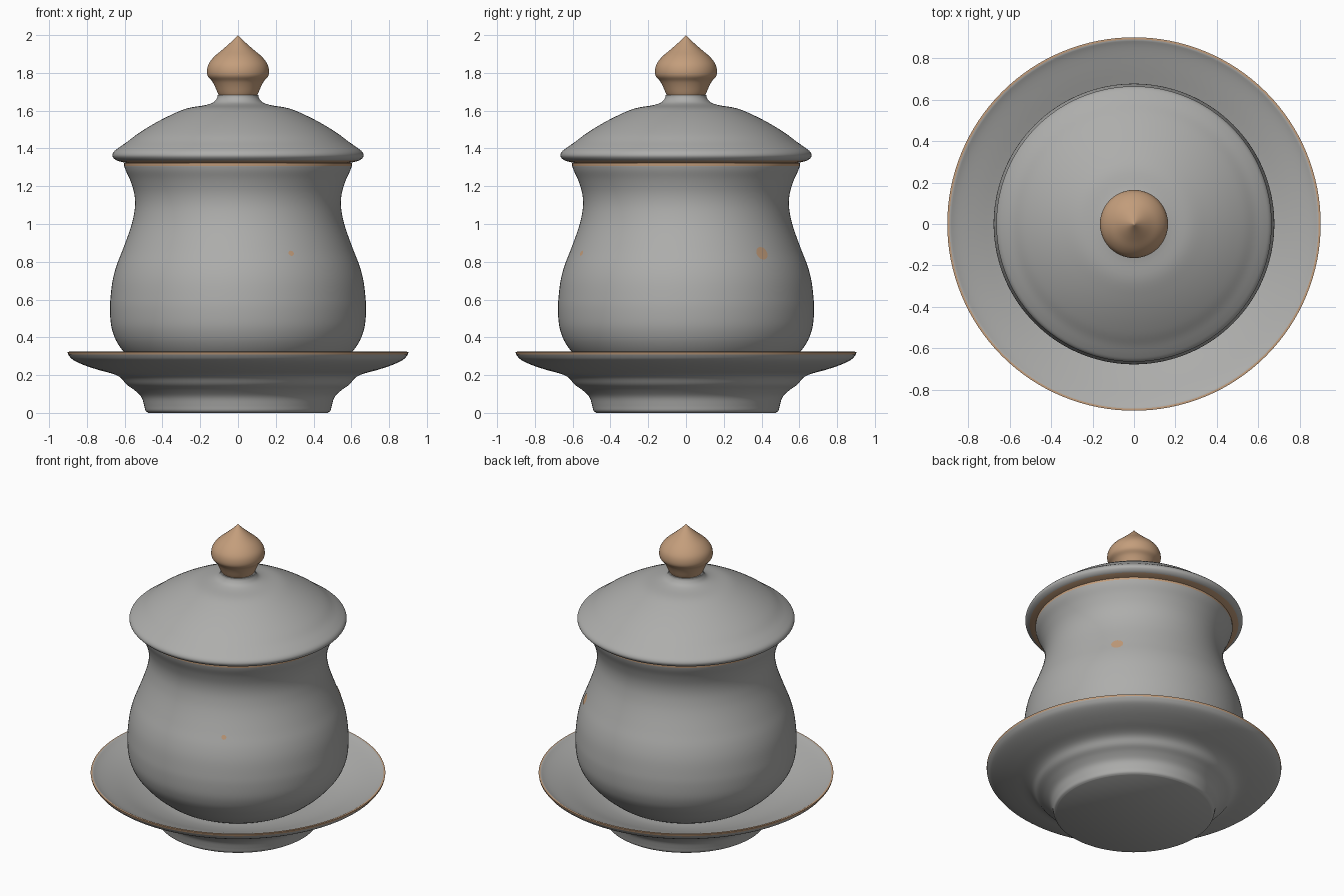
import bpy, bmesh, math
from mathutils import Vector

cube = bpy.data.objects.get("Cube")
if cube:
    bpy.data.objects.remove(cube)

SEGMENTS = 128


def material(name, rgb):
    mat = bpy.data.materials.new(name)
    mat.use_nodes = True
    mat.diffuse_color = (*rgb, 1)
    mat.node_tree.nodes["Principled BSDF"].inputs["Base Color"].default_value = (*rgb, 1)
    return mat


glaze = material("grey glaze", (0.42, 0.42, 0.41))
gold = material("tan gold", (0.55, 0.34, 0.20))


def smooth_curve(points, steps=4):
    """Catmull-Rom curve through (radius, height) points."""
    pts = [Vector(p) for p in points]
    pts = [pts[0] * 2 - pts[1]] + pts + [pts[-1] * 2 - pts[-2]]
    out = []
    for a, b, c, d in zip(pts, pts[1:], pts[2:], pts[3:]):
        for i in range(steps):
            t = i / steps
            out.append(0.5 * (2 * b + (c - a) * t + (2 * a - 5 * b + 4 * c - d) * t * t
                              + (3 * b - a - 3 * c + d) * t ** 3))
    return out + [pts[-2]]


def finish(name, bm, mats):
    mesh = bpy.data.meshes.new(name)
    bm.to_mesh(mesh)
    bm.free()
    for mat in mats:
        mesh.materials.append(mat)
    obj = bpy.data.objects.new(name, mesh)
    bpy.context.collection.objects.link(obj)
    bpy.ops.object.select_all(action='DESELECT')
    obj.select_set(True)
    bpy.context.view_layer.objects.active = obj
    bpy.ops.object.shade_smooth_by_angle(angle=math.radians(40))
    return obj


def lathe(name, profile, mats, is_gold=None):
    """Spin a profile around z; is_gold(radius, height, normal) picks the second colour."""
    bm = bmesh.new()
    verts = [bm.verts.new((max(r, 0), 0, z)) for r, z in profile]
    edges = [bm.edges.new(pair) for pair in zip(verts, verts[1:])]
    bmesh.ops.spin(bm, geom=verts + edges, cent=(0, 0, 0), axis=(0, 0, 1),
                   angle=math.tau, steps=SEGMENTS, use_duplicate=False)
    bmesh.ops.remove_doubles(bm, verts=bm.verts, dist=0.0002)
    bmesh.ops.recalc_face_normals(bm, faces=bm.faces)
    if is_gold:
        for face in bm.faces:
            c = face.calc_center_median()
            face.material_index = int(is_gold(math.hypot(c.x, c.y), c.z, face.normal))
    return finish(name, bm, mats)


# Saucer: flat foot, stepped underside, gilded rim and shallow well
saucer_under = smooth_curve([(0.475, 0), (0.49, 0.012), (0.497, 0.04), (0.512, 0.085),
                             (0.55, 0.122), (0.59, 0.15), (0.62, 0.185), (0.66, 0.206),
                             (0.74, 0.228), (0.82, 0.255), (0.875, 0.282), (0.9, 0.31)])
saucer_top = smooth_curve([(0.892, 0.324), (0.85, 0.303), (0.75, 0.265),
                           (0.62, 0.215), (0.5, 0.182), (0.4, 0.172)])
lathe("saucer", [(0, 0)] + saucer_under + [(0.902, 0.322)] + saucer_top + [(0, 0.172)],
      [glaze, gold], lambda r, z, n: r > 0.89 and z > 0.308)

# Cup: bellied wall with a flared rim, hollow inside
cup_wall = smooth_curve([(0.42, 0.172), (0.47, 0.2), (0.545, 0.26), (0.6, 0.318),
                         (0.632, 0.36), (0.655, 0.405), (0.672, 0.465), (0.678, 0.545),
                         (0.675, 0.61), (0.664, 0.7), (0.643, 0.78), (0.61, 0.865),
                         (0.575, 0.96), (0.555, 1.03), (0.545, 1.1), (0.55, 1.165),
                         (0.57, 1.23), (0.593, 1.28), (0.603, 1.308)])
cup_inside = [(r - 0.04, max(z, 0.22)) for r, z in reversed(cup_wall)]
lathe("cup", [(0, 0.172)] + cup_wall + [(0.603, 1.322)] + cup_inside + [(0, 0.22)],
      [glaze, gold], lambda r, z, n: z > 1.309 and r > 0.56)

# Lid: domed shell with a rolled edge and a gilded seat underneath
lid_dome = smooth_curve([(0.108, 1.682), (0.112, 1.665), (0.132, 1.643), (0.175, 1.629),
                         (0.27, 1.612), (0.36, 1.575), (0.45, 1.528), (0.53, 1.478),
                         (0.585, 1.436), (0.63, 1.405), (0.658, 1.382), (0.665, 1.36),
                         (0.65, 1.341), (0.625, 1.331), (0.59, 1.323)])
lid_inside = smooth_curve([(0.55, 1.34), (0.5, 1.43), (0.35, 1.53), (0.15, 1.59)])
lathe("lid", [(0, 1.682)] + lid_dome + lid_inside + [(0, 1.6)],
      [glaze, gold], lambda r, z, n: n.z < -0.5 and 0.56 < r < 0.638 and z < 1.345)

# Knob: pointed bud on a short neck
knob = smooth_curve([(0.098, 1.676), (0.108, 1.695), (0.123, 1.73), (0.138, 1.757),
                     (0.16, 1.783), (0.164, 1.815), (0.154, 1.85), (0.125, 1.887),
                     (0.08, 1.925), (0.035, 1.965), (0, 2)])
lathe("lid_knob", [(0, 1.676)] + knob, [gold])


# Painted dabs of gold that follow the cup wall
def wall_radius(z):
    for a, b in zip(cup_wall, cup_wall[1:]):
        if a.y <= z <= b.y:
            return a.x + (b.x - a.x) * (z - a.y) / (b.y - a.y)


def dab(name, angle, height, width, tall):
    def on_wall(da, dz):
        r = wall_radius(height + dz) + 0.003
        a = angle + da / r
        return (r * math.cos(a), r * math.sin(a), height + dz)
    bm = bmesh.new()
    centre = bm.verts.new(on_wall(0, 0))
    ring = [bm.verts.new(on_wall(width * math.cos(t), tall * math.sin(t)))
            for t in (math.tau * i / 12 for i in range(12))]
    for a, b in zip(ring, ring[1:] + ring[:1]):
        bm.faces.new((centre, a, b))
    finish(name, bm, [gold])


dab("front_gold_dab", math.atan2(-0.55, 0.28), 0.845, 0.016, 0.014)
dab("side_gold_dab", math.atan2(0.4, 0.47), 0.845, 0.038, 0.034)
